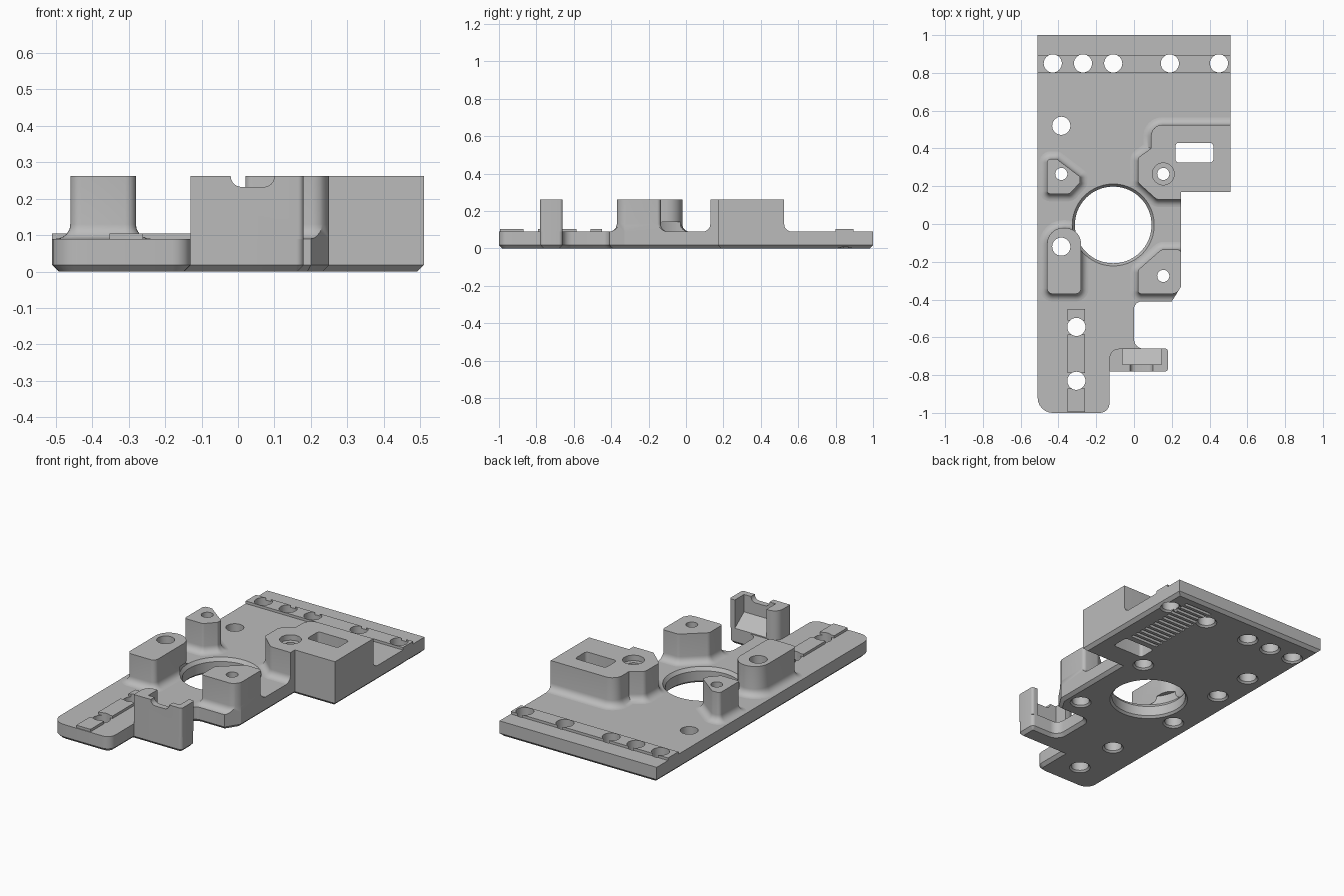
import bpy, bmesh, math
from mathutils import Vector, Matrix

if "Cube" in bpy.data.objects:
    bpy.data.objects.remove(bpy.data.objects["Cube"])

GREY = (0.5, 0.5, 0.5, 1)
mat = bpy.data.materials.new("plain grey")
mat.use_nodes = True
mat.diffuse_color = GREY
mat.node_tree.nodes["Principled BSDF"].inputs["Base Color"].default_value = GREY

BASE, TOP = 0.09, 0.262


def rounded(corners, steps=6):
    """Counter-clockwise outline; a corner is (x, y) or (x, y, radius)."""
    out = []
    n = len(corners)
    for i, c in enumerate(corners):
        p = Vector(c[:2])
        if len(c) == 2:
            out.append(p)
            continue
        a = (Vector(corners[i - 1][:2]) - p).normalized()
        b = (Vector(corners[(i + 1) % n][:2]) - p).normalized()
        half = a.angle(b) / 2
        centre = p + (a + b).normalized() * c[2] / math.sin(half)
        start = p + a * c[2] / math.tan(half) - centre
        turn = math.pi - 2 * half
        if a.x * b.y - a.y * b.x > 0:
            turn = -turn
        for k in range(steps + 1):
            out.append(centre + Matrix.Rotation(turn * k / steps, 2) @ start)
    return out


def offset(loop, d):
    """Push an outline outward by d."""
    out = []
    for i, p in enumerate(loop):
        e1 = (p - loop[i - 1]).normalized()
        e2 = (loop[(i + 1) % len(loop)] - p).normalized()
        n1, n2 = Vector((e1.y, -e1.x)), Vector((e2.y, -e2.x))
        out.append(p + (n1 + n2) * d / (1 + n1.dot(n2)))
    return out


def circle(x, y, r, n=40):
    return [Vector((x + r * math.cos(math.tau * i / n),
                    y + r * math.sin(math.tau * i / n))) for i in range(n)]


def rect(x0, x1, y0, y1):
    return [Vector(p) for p in ((x0, y0), (x1, y0), (x1, y1), (x0, y1))]


def loft(bm, rings):
    """Skin a stack of (outline, height) rings and cap both ends."""
    rows = [[bm.verts.new((p.x, p.y, z)) for p in loop] for loop, z in rings]
    n = len(rows[0])
    for low, high in zip(rows, rows[1:]):
        for i in range(n):
            j = (i + 1) % n
            bm.faces.new((low[i], low[j], high[j], high[i]))
    bm.faces.new(rows[0][::-1])
    bm.faces.new(rows[-1])


def solid(name, *stacks):
    bm = bmesh.new()
    for rings in stacks:
        loft(bm, rings)
    bmesh.ops.recalc_face_normals(bm, faces=bm.faces)
    mesh = bpy.data.meshes.new(name)
    bm.to_mesh(mesh)
    bm.free()
    mesh.materials.append(mat)
    ob = bpy.data.objects.new(name, mesh)
    bpy.context.collection.objects.link(ob)
    return ob


def boolean(ob, tool, op):
    mod = ob.modifiers.new("cut", 'BOOLEAN')
    mod.operation, mod.object, mod.solver = op, tool, 'EXACT'
    bpy.context.view_layer.objects.active = ob
    bpy.ops.object.modifier_apply(modifier=mod.name)


# Base plate with a chamfered underside
outline = rounded([
    (-0.51, -1, 0.08), (-0.13, -1, 0.05), (-0.13, -0.78), (0.18, -0.78, 0.02),
    (0.18, -0.66, 0.02), (0, -0.66, 0.05), (0, -0.41, 0.04), (0.2, -0.41),
    (0.25, -0.33), (0.25, 0.17), (0.51, 0.17), (0.51, 1), (-0.51, 1)])
plate = solid("base_plate", [(offset(outline, -0.018), 0), (outline, 0.018), (outline, BASE)])
limit = solid("plate_limit", [(outline, -0.1), (outline, 0.4)])


# Bosses with a filleted foot, trimmed to the plate edge
def boss(name, corners, r=0.04, steps=6):
    loop = rounded(corners)
    rings = []
    for k in range(steps + 1):
        t = math.pi / 2 * k / steps
        rings.append((offset(loop, r * (1 - math.sin(t))), BASE + r * (1 - math.cos(t))))
    ob = solid(name, rings + [(loop, TOP)])
    boolean(ob, limit, 'INTERSECT')
    return ob


parts = [
    plate,
    boss("slotted_boss", [(-0.46, -0.37, 0.03), (-0.28, -0.37, 0.03),
                          (-0.28, -0.02, 0.085), (-0.46, -0.02, 0.085)]),
    boss("small_boss", [(-0.46, 0.16, 0.015), (-0.34, 0.16, 0.02), (-0.285, 0.22, 0.015),
                        (-0.285, 0.25, 0.01), (-0.41, 0.345, 0.02), (-0.46, 0.345, 0.02)]),
    boss("corner_boss", [(0.02, -0.37, 0.02), (0.25, -0.37, 0.05), (0.25, -0.135, 0.02),
                         (0.145, -0.135, 0.03), (0.02, -0.245, 0.03)]),
    boss("large_block", [(0.25, 0.13), (0.25, 0.17), (0.51, 0.17), (0.51, 0.525),
                         (0.09, 0.525, 0.06), (0.09, 0.4), (0.02, 0.35, 0.03),
                         (0.02, 0.22, 0.03), (0.12, 0.13, 0.03)]),
]

# Raised rails
rail = rect(-0.51, 0.51, 0.8, 0.895)
parts.append(solid("rear_rail", [(rail, BASE), (rail, 0.105)]))
keys = [rect(-0.352, -0.26, y0, y1)
        for y0, y1 in ((-0.995, -0.87), (-0.79, -0.585), (-0.51, -0.45))]
parts.append(solid("front_rail", *[[(k, BASE), (k, 0.105)] for k in keys]))

# Screw holes, main bore and slot
stacks = []


def drill(x, y, *profile):
    stacks.append([(circle(x, y, r), z) for r, z in profile])


BORE = 0.048
foot = [(BORE + 0.012, -0.002), (BORE, 0.01)]
for x in (-0.43, -0.27, -0.11, 0.19, 0.45):
    drill(x, 0.85, *foot, (BORE, 0.4))
for x, y in ((-0.385, 0.52), (-0.305, -0.545), (-0.305, -0.83), (-0.385, -0.12)):
    drill(x, y, *foot, (BORE, 0.4))
step = [(BORE, 0.2), (0.032, 0.2)]
drill(-0.385, 0.265, *foot, *step, (0.032, 0.4))
drill(0.155, -0.275, *foot, *step, (0.032, 0.4))
drill(0.155, 0.265, *foot, (BORE, 0.17), (0.032, 0.17), (0.032, 0.23), (0.058, 0.23), (0.058, 0.4))
stacks.append([(circle(-0.11, -0.005, r, 72), z) for r, z in
               ((0.217, -0.002), (0.203, 0.012), (0.203, 0.07), (0.217, BASE), (0.217, 0.14))])
slot = rounded([(0.22, 0.325, 0.018), (0.42, 0.325, 0.018), (0.42, 0.43, 0.018), (0.22, 0.43, 0.018)])
stacks.append([(slot, -0.1), (slot, 0.4)])
holes = solid("hole_cutter", *stacks)
for ob in parts:
    boolean(ob, holes, 'DIFFERENCE')

# Row of grooves under the plate
bars = [rect(0.23, 0.41, y, y + 0.02) for y in (0.465 + 0.038 * i for i in range(13))]
grooves = solid("groove_cutter", *[[(b, -0.1), (b, 0.015)] for b in bars])
boolean(plate, grooves, 'DIFFERENCE')

# Front clip: open pocket with a sloping floor and a notched front wall
body = rounded([(-0.13, -0.78), (0.18, -0.78, 0.015), (0.18, -0.66, 0.015), (-0.13, -0.66, 0.05)])
clip = solid("front_clip", [(body, BASE), (body, TOP)])
box = rect(-0.06, 0.145, -0.745, -0.6)
pocket = solid("pocket_cutter", [(box, 0.16), (box, 0.4)])
for v in pocket.data.vertices:
    if v.co.z < 0.2:
        v.co.z -= (v.co.y + 0.745) * 0.75
notch_loop = rounded([(-0.02, 0.232, 0.03), (0.1, 0.232, 0.03), (0.1, 0.4), (-0.02, 0.4)])
notch = solid("notch_cutter", [(notch_loop, 0.7), (notch_loop, 0.85)])
notch.data.transform(Matrix.Rotation(math.pi / 2, 4, 'X'))
for tool in (pocket, notch):
    boolean(clip, tool, 'DIFFERENCE')
parts.append(clip)

# Remove helpers and finish shading
for tool in (limit, holes, grooves, pocket, notch):
    bpy.data.objects.remove(tool)
bpy.ops.object.select_all(action='DESELECT')
for ob in parts:
    ob.select_set(True)
bpy.context.view_layer.objects.active = plate
bpy.ops.object.shade_smooth_by_angle(angle=math.radians(30))
